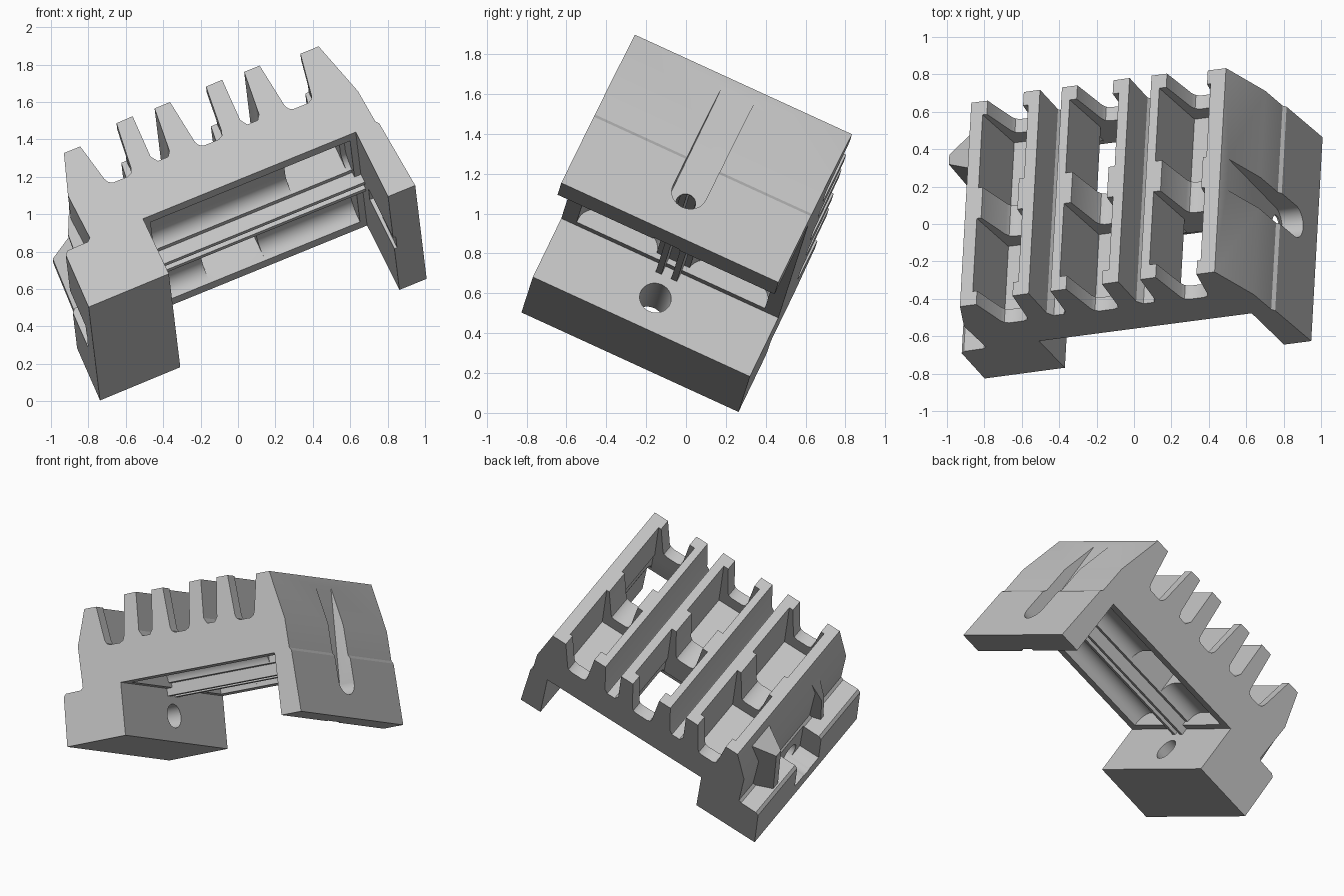
import bpy
import bmesh
import math
from mathutils import Matrix, Vector

cube = bpy.data.objects.get("Cube")
if cube:
    bpy.data.objects.remove(cube, do_unlink=True)

# Tilted frame of the part: long axis, width axis, up axis
U = Vector((0.918, 0.12, 0.374)).normalized()
N = U.cross(Vector((0.05, 0.907, -0.416))).normalized()
W = N.cross(U)
POSE = Matrix.Translation((-0.508, -0.626, 0.976)) @ Matrix((U, W, N)).transposed().to_4x4()
WIDTH, MID = 1.2, 0.6

grey = bpy.data.materials.new("light grey")
grey.use_nodes = True
grey.diffuse_color = (0.55, 0.55, 0.55, 1)
grey.node_tree.nodes["Principled BSDF"].inputs["Base Color"].default_value = grey.diffuse_color


def finish(name, bm):
    bmesh.ops.recalc_face_normals(bm, faces=bm.faces)
    mesh = bpy.data.meshes.new(name)
    bm.to_mesh(mesh)
    bm.free()
    mesh.materials.append(grey)
    obj = bpy.data.objects.new(name, mesh)
    bpy.context.collection.objects.link(obj)
    return obj


def prism(name, outline, start, end, along_u=False):
    """Extrude a (long, up) outline across the width, or a (width, up) one lengthwise."""
    bm = bmesh.new()
    face = bm.faces.new([bm.verts.new((a, start, n)) for a, n in outline])
    ext = bmesh.ops.extrude_face_region(bm, geom=[face])
    moved = [v for v in ext["geom"] if isinstance(v, bmesh.types.BMVert)]
    bmesh.ops.translate(bm, verts=moved, vec=(0, end - start, 0))
    if along_u:
        for v in bm.verts:
            v.co = (v.co.y, v.co.x, v.co.z)
    return finish(name, bm)


def box(name, u0, u1, w0, w1, n0, n1):
    return prism(name, [(u0, n0), (u1, n0), (u1, n1), (u0, n1)], w0, w1)


def rod(name, u0, u1, radius, n):
    """Cylinder along the long axis, on the middle of the width."""
    bm = bmesh.new()
    turn = Matrix.Translation(((u0 + u1) / 2, MID, n)) @ Matrix.Rotation(math.pi / 2, 4, "Y")
    bmesh.ops.create_cone(bm, cap_ends=True, segments=32, radius1=radius,
                          radius2=radius, depth=u1 - u0, matrix=turn)
    return finish(name, bm)


def arch(w0, w1, top, radius):
    """Cross-section with two rounded upper corners."""
    points = [(w0, -0.05), (w1, -0.05)]
    for centre, first in ((w1 - radius, 0), (w0 + radius, 90)):
        for step in range(7):
            a = math.radians(first + step * 15)
            points.append((centre + radius * math.cos(a), top - radius + radius * math.sin(a)))
    return points


def cut(target, cutter):
    mod = target.modifiers.new("cut", "BOOLEAN")
    mod.operation, mod.solver, mod.object = "DIFFERENCE", "EXACT", cutter
    bpy.context.view_layer.objects.active = target
    bpy.ops.object.modifier_apply(modifier=mod.name)
    bpy.data.objects.remove(cutter, do_unlink=True)


# Body: side profile with comb teeth, two legs and a rear ledge
valleys = (0.951, 0.43, -0.097)
outline = [(-0.468, -0.358), (0, -0.355), (0, 0), (1.237, 0), (1.247, -0.42),
           (1.405, -0.42), (1.372, -0.004), (1.357, 0.016), (1.342, 0.216),
           (1.253, 0.546), (1.147, 0.546)]
for b in valleys:
    outline += [(b + 0.155, 0.3), (b + 0.145, 0.275), (b + 0.12, 0.262),
                (b + 0.035, 0.262), (b + 0.012, 0.275), (b, 0.3)]
    if b > 0:
        outline += [(b - 0.03, 0.572), (b - 0.12, 0.572), (b - 0.145, 0.31),
                    (b - 0.165, 0.28), (b - 0.225, 0.28), (b - 0.25, 0.32),
                    (b - 0.245, 0.578), (b - 0.34, 0.576)]
outline += [(-0.14, 0.53), (-0.235, 0.53), (-0.313, 0.29), (-0.303, 0.014),
            (-0.322, -0.003), (-0.44, -0.006), (-0.46, -0.025)]
body = prism("comb_body", outline, 0, WIDTH)

# Deep pockets between the ribs, in two rows with a divider left between
rows = ((0.08, 0.51), (0.69, 1.12))
for b in valleys:
    shape = [(b - 0.075, 0.65), (b - 0.045, 0.15), (b + 0.21, 0.15), (b + 0.218, 0.65)]
    for w0, w1 in rows:
        cut(body, prism("pocket", shape, w0, w1))

# Rounded underside channels either side of a shallow centre beam
for w0, w1 in rows:
    cut(body, prism("channel", arch(w0, w1, 0.11, 0.09), 0.04, 1.2, along_u=True))
cut(body, box("beam_recess", 0.04, 1.2, 0.505, 0.695, -0.05, 0.03))

# Two open windows through the pocket floors
for b, (w0, w1) in zip(valleys, rows):
    cut(body, box("window", b - 0.1, b + 0.22, w0, w1, -0.05, 0.2))

# Rear ledge channel and screw hole through the thick leg
cut(body, box("ledge_channel", -0.6, -0.315, 0.46, 0.74, -0.25, 0.02))
cut(body, rod("leg_hole", -0.6, 0.1, 0.08, -0.18))

# Thin leg: outer rounded groove, hole and inner slot
cut(body, box("outer_groove", 1.27, 1.6, MID - 0.09, MID + 0.09, -0.17, 0.7))
cut(body, rod("groove_end", 1.27, 1.6, 0.09, -0.17))
cut(body, rod("thin_leg_hole", 1.1, 1.6, 0.05, -0.18))
cut(body, box("inner_slot", 1.2, 1.262, 0.53, 0.67, -0.5, -0.1))

# Twin rails under the centre beam
parts = [body]
for name, w in (("front_rail", 0.56), ("back_rail", 0.645)):
    parts.append(box(name, -0.01, 1.245, w - 0.016, w + 0.016, -0.05, 0.05))

# Rear fins, narrowing outward
for name, w, half, tip_u, tip_n in (("large_fin", 0.95, 0.11, -0.41, 0.39),
                                    ("small_fin", 0.33, 0.06, -0.36, 0.22)):
    shape = [(-0.24, 0.47), (tip_u, tip_n), (tip_u - 0.02, -0.05), (-0.25, -0.05)]
    fin = prism(name, shape, w - half, w + half)
    for v in fin.data.vertices:
        if v.co.x < -0.3:
            v.co.y = w + (v.co.y - w) * 0.25
    parts.append(fin)

# Tilt everything into its pose and keep the edges crisp
for obj in parts:
    obj.data.transform(POSE)
    bpy.ops.object.select_all(action="DESELECT")
    obj.select_set(True)
    bpy.context.view_layer.objects.active = obj
    bpy.ops.object.shade_smooth_by_angle(angle=math.radians(30))
